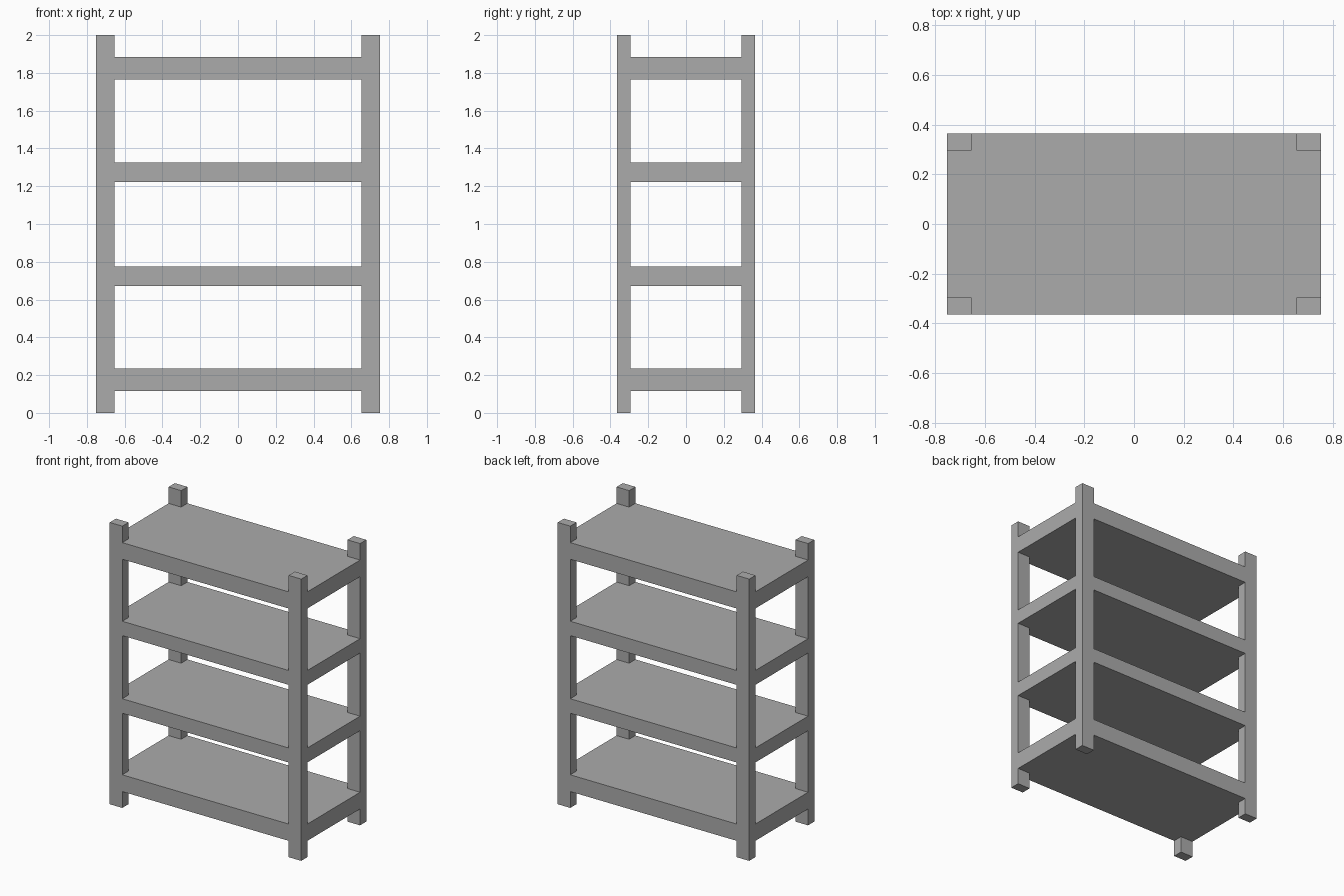
import bpy, bmesh

if "Cube" in bpy.data.objects:
    bpy.data.objects.remove(bpy.data.objects["Cube"])

W, D, H = 0.752, 0.365, 2.0     # half width, half depth, height
IX, IY = 0.653, 0.295           # inner faces of the posts

grey = bpy.data.materials.new("dark_grey")
grey.diffuse_color = (0.41, 0.41, 0.41, 1)
grey.use_nodes = True
grey.node_tree.nodes["Principled BSDF"].inputs["Base Color"].default_value = grey.diffuse_color


def prism(name, outline, z0, z1):
    """Extrude a flat outline from z0 up to z1."""
    bm = bmesh.new()
    base = bm.faces.new([bm.verts.new((x, y, z0)) for x, y in outline])
    top = bmesh.ops.extrude_face_region(bm, geom=[base], use_keep_orig=True)
    for v in top["geom"]:
        if isinstance(v, bmesh.types.BMVert):
            v.co.z = z1
    bmesh.ops.recalc_face_normals(bm, faces=bm.faces)
    mesh = bpy.data.meshes.new(name)
    bm.to_mesh(mesh)
    bm.free()
    mesh.materials.append(grey)
    obj = bpy.data.objects.new(name, mesh)
    bpy.context.collection.objects.link(obj)


# Corner posts
for side, sx in (("left", -1), ("right", 1)):
    for end, sy in (("front", -1), ("back", 1)):
        prism(f"{end}_{side}_post",
              [(sx * IX, sy * IY), (sx * W, sy * IY), (sx * W, sy * D), (sx * IX, sy * D)],
              0, H)

# Shelves, notched at the corners so they sit flush between the posts
notched = [(-IX, -D), (IX, -D), (IX, -IY), (W, -IY), (W, IY), (IX, IY),
           (IX, D), (-IX, D), (-IX, IY), (-W, IY), (-W, -IY), (-IX, -IY)]
levels = [(0.116, 0.235), (0.672, 0.775), (1.223, 1.325), (1.765, 1.883)]
for i, (z0, z1) in enumerate(levels, 1):
    prism(f"shelf_{i}", notched, z0, z1)
